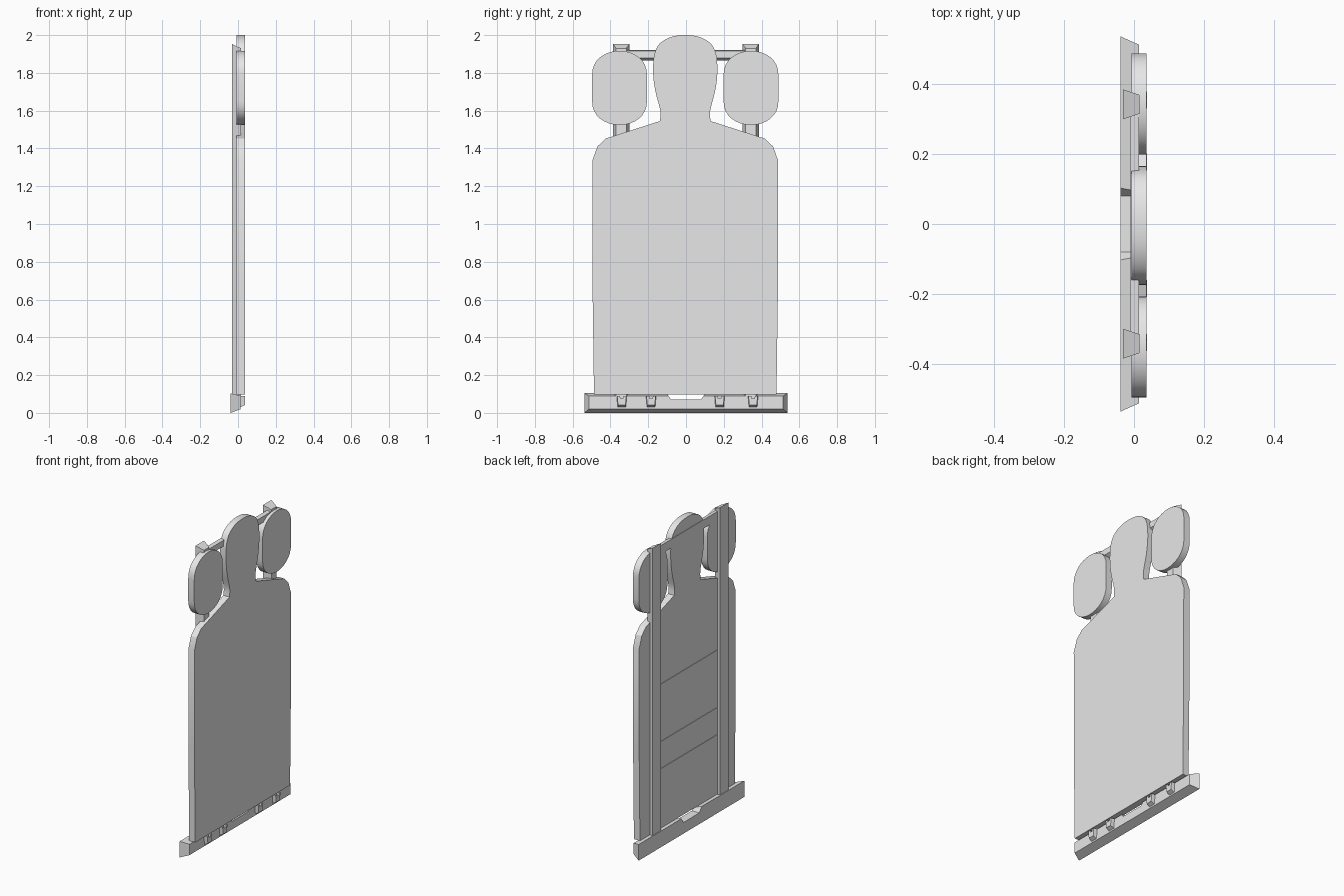
import bpy, bmesh, math

if "Cube" in bpy.data.objects:
    bpy.data.objects.remove(bpy.data.objects["Cube"])

grey = bpy.data.materials.new("light_grey")
grey.diffuse_color = (0.8, 0.8, 0.8, 1)
grey.use_nodes = True
grey.node_tree.nodes["Principled BSDF"].inputs["Base Color"].default_value = grey.diffuse_color


def loft(name, back, front, xb, xf, smooth=False):
    """Solid between two matching (y, z) outlines at depths xb and xf."""
    bm = bmesh.new()
    a = [bm.verts.new((xb, y, z)) for y, z in back]
    b = [bm.verts.new((xf, y, z)) for y, z in front]
    bm.faces.new(a)
    bm.faces.new(b[::-1])
    n = len(a)
    for i in range(n):
        j = (i + 1) % n
        bm.faces.new((a[i], b[i], b[j], a[j]))
    bmesh.ops.recalc_face_normals(bm, faces=bm.faces[:])
    mesh = bpy.data.meshes.new(name)
    bm.to_mesh(mesh)
    bm.free()
    mesh.materials.append(grey)
    obj = bpy.data.objects.new(name, mesh)
    bpy.context.collection.objects.link(obj)
    if smooth:
        bpy.ops.object.select_all(action='DESELECT')
        obj.select_set(True)
        bpy.context.view_layer.objects.active = obj
        bpy.ops.object.shade_smooth_by_angle(angle=math.radians(25))
    return obj


def rect(y0, y1, z0, z1):
    return [(y0, z0), (y1, z0), (y1, z1), (y0, z1)]


def spline(pts, steps=4):
    """Catmull-Rom curve through the points."""
    out = []
    p = [pts[0]] + pts + [(-pts[-2][0], pts[-2][1])]
    for i in range(1, len(p) - 2):
        for s in range(steps):
            t = s / steps
            out.append(tuple(
                0.5 * (2 * b + (c - a) * t + (2 * a - 5 * b + 4 * c - d) * t * t
                       + (3 * b - a - 3 * c + d) * t ** 3)
                for a, b, c, d in zip(p[i - 1], p[i], p[i + 1], p[i + 2])))
    return out + [pts[-1]]


SHIFT = -0.004          # outline sits slightly off centre
BACK, FRONT = -0.007, 0.036

# Body and head silhouette plate
body = [(0.483, 0.097), (0.491, 0.68), (0.492, 1.335), (0.465, 1.41), (0.422, 1.452)]
head = [(0.134, 1.545), (0.132, 1.60), (0.155, 1.69), (0.167, 1.76), (0.170, 1.83),
        (0.163, 1.90), (0.135, 1.955), (0.075, 1.99), (0, 2.0)]
half = body + spline(head)
outline = half + [(-y, z) for y, z in reversed(half[:-1])]
outline = [(y + SHIFT, z) for y, z in outline]
loft("silhouette_plate", outline, outline, BACK, FRONT, True)

# Rounded side paddles: straight sides with elliptical ends
for side, label in ((-1, "left"), (1, "right")):
    pts = []
    for sign, zc, h in ((1, 1.79, 0.127), (-1, 1.65, 0.126)):
        for i in range(17):
            a = math.pi * i / 16
            pts.append((side * 0.348 + SHIFT + sign * 0.145 * math.cos(a),
                        zc + sign * h * math.sin(a) ** 0.9 if 0 < i < 16 else zc))
    loft("paddle_" + label, pts, pts, BACK, FRONT, True)

# Tapered uprights
for side, label in ((-1, "left"), (1, "right")):
    c = side * 0.343
    loft("upright_" + label, rect(c - 0.043, c + 0.043, 0.09, 1.953),
         rect(c - 0.027, c + 0.027, 0.09, 1.93), -0.032, 0.016)

# Cross bars joining the uprights
for i, z in enumerate((0.455, 0.63, 1.0, 1.893)):
    loft("cross_bar_%d" % i, rect(-0.32, 0.32, z - 0.028, z + 0.028),
         rect(-0.32, 0.32, z - 0.014, z + 0.024), -0.0105, 0.015)

# Base rail with a shallow notch in the top
def rail(y, z0, z1, n):
    return [(-y, z0), (y, z0), (y, z1), (n, z1), (0.08, 0.072),
            (-0.08, 0.072), (-n, z1), (-y, z1)]

loft("base_rail", rail(0.538, 0.0, 0.104, 0.103), rail(0.514, 0.02, 0.09, 0.093),
     -0.039, 0.014)

# Small notched clips on the rail
def clip(c, z0, k):
    s = [(0.022, z0), (0.027, 0.09), (0.011, 0.09), (0.008, 0.076)]
    return [(c + y * k, z) for y, z in s] + [(c - y * k, z) for y, z in reversed(s)]

for i, y in enumerate((-0.34, -0.185, 0.178, 0.355)):
    loft("clip_%d" % i, clip(y, 0.028, 1), clip(y, 0.042, 0.9), 0.01, 0.037)
